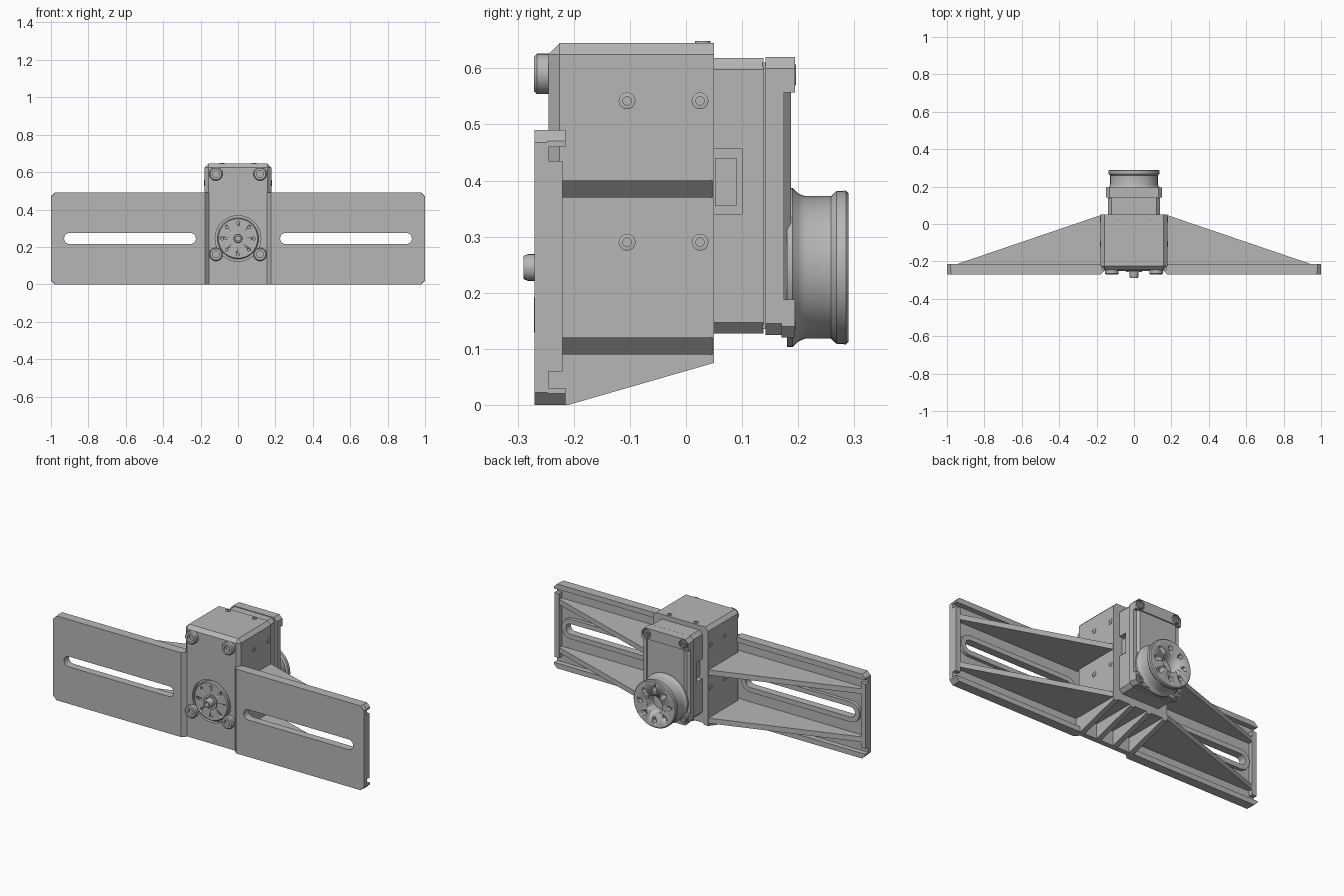
import bpy, bmesh
from math import pi, sin, cos
from mathutils import Matrix, Vector

cube = bpy.data.objects.get("Cube")
if cube:
    bpy.data.objects.remove(cube)

grey = bpy.data.materials.new("light_grey")
grey.use_nodes = True
GREY = (0.47, 0.47, 0.47, 1)
grey.diffuse_color = GREY
grey.node_tree.nodes["Principled BSDF"].inputs["Base Color"].default_value = GREY


def finish(name, bm):
    bmesh.ops.recalc_face_normals(bm, faces=bm.faces)
    mesh = bpy.data.meshes.new(name)
    bm.to_mesh(mesh)
    bm.free()
    mesh.materials.append(grey)
    ob = bpy.data.objects.new(name, mesh)
    bpy.context.collection.objects.link(ob)
    return ob


def box(name, xs, ys, zs, bevel=0, where=None):
    """Box from ranges; 'where' picks bevelled edges by midpoint in -1..1 space."""
    bm = bmesh.new()
    bmesh.ops.create_cube(bm, size=2)
    picked = [e for e in bm.edges
              if where and where((e.verts[0].co + e.verts[1].co) / 2)]
    for v in bm.verts:
        v.co = Vector([(min(r) + max(r)) / 2 + c * abs(r[1] - r[0]) / 2
                       for c, r in zip(v.co, (xs, ys, zs))])
    if picked:
        bmesh.ops.bevel(bm, geom=picked, offset=bevel, segments=1, affect='EDGES')
    return finish(name, bm)


def prism(name, pts, axis, lo, hi):
    """Extrude a 2D outline along the given axis (0, 1 or 2)."""
    bm = bmesh.new()
    verts = []
    for p in pts:
        co = list(p)
        co.insert(axis, lo)
        verts.append(bm.verts.new(co))
    face = bm.faces.new(verts)
    out = bmesh.ops.extrude_face_region(bm, geom=[face])["geom"]
    step = Vector((0, 0, 0))
    step[axis] = hi - lo
    bmesh.ops.translate(bm, vec=step, verts=[v for v in out if isinstance(v, bmesh.types.BMVert)])
    return finish(name, bm)


def lathe(name, profile, at, steps=32, turn=None):
    """Turn a closed (radius, y) profile around the y axis, then place it."""
    bm = bmesh.new()
    vs = [bm.verts.new((r, y, 0)) for r, y in profile]
    es = [bm.edges.new(pair) for pair in zip(vs, vs[1:])]
    bmesh.ops.spin(bm, geom=vs + es, cent=(0, 0, 0), axis=(0, 1, 0), angle=2 * pi, steps=steps)
    bmesh.ops.remove_doubles(bm, verts=bm.verts, dist=1e-5)
    bmesh.ops.transform(bm, matrix=Matrix.Translation(at) @ (turn or Matrix()), verts=bm.verts)
    ob = finish(name, bm)
    bpy.context.view_layer.objects.active = ob
    bpy.ops.object.select_all(action='DESELECT')
    ob.select_set(True)
    bpy.ops.object.shade_smooth_by_angle(angle=0.6)
    return ob


def rod(r, y0, y1, x, z, steps=32):
    return lathe("cutter", [(0, y0), (r, y0), (r, y1), (0, y1)], (x, 0, z), steps)


def cut(targets, cutters):
    for ob in targets:
        bpy.context.view_layer.objects.active = ob
        for c in cutters:
            mod = ob.modifiers.new("cut", 'BOOLEAN')
            mod.operation, mod.solver, mod.object = 'DIFFERENCE', 'EXACT', c
            bpy.ops.object.modifier_apply(modifier=mod.name)
    for c in cutters:
        bpy.data.objects.remove(c)


def socket_bolt(name, r, depth, at, turn=None):
    """Socket head pointing to -y, its seat on the given point."""
    prof = [(0, -depth * .3), (r * .5, -depth * .3), (r * .5, -depth), (r * .85, -depth),
            (r, -depth * .8), (r, .005), (0, .005)]
    return lathe(name, prof, at, 20, turn)


def stadium(x0, x1, z, r, n=10):
    ends = ((x1 - r, -pi / 2), (x0 + r, pi / 2))
    return [(cx + r * cos(a + pi * i / n), z + r * sin(a + pi * i / n))
            for cx, a in ends for i in range(n + 1)]


HUB = 0.245    # height of the output shaft
BACK = -0.245  # back of the thin mounting plate

# Central housing and its lower front apron
housing = box("housing", (-.178, .178), (BACK, .05), (.085, .645), .02,
              lambda m: m.y < .5 and m.z > -.5 and (m.y < -.5 or m.z > .5))
apron = box("front_apron", (-.18, .18), (BACK, -.215), (0, .12))
cut([housing], [rod(.122, -.3, -.225, 0, HUB, 48)])

for s, side in ((1, "left"), (-1, "right")):
    # Mounting wing with slot and raised slot rim
    outer = lambda m: m.x * s > .5 and abs(m.z) > .5
    wing = box(side + "_wing", (s * .155, s), (-.27, BACK), (0, .49), .022,
               lambda m: outer(m) or (m.x * s < -.5 and m.y < -.5))
    x0, x1 = sorted((s * .225, s * .93))
    rim = prism(side + "_slot_rim", stadium(x0 - .028, x1 + .028, HUB, .058), 1, BACK - .002, -.225)
    slot = prism("cutter", stadium(x0, x1, HUB, .03), 1, -.3, -.2)
    cut([wing, rim], [slot])
    # Stiffening lips along the wing edges
    box(side + "_top_lip", (s * .17, s), (BACK - .002, -.215), (.46, .49), .02,
        lambda m: m.x * s > .5 and m.z > .5 and abs(m.y) < .5)
    box(side + "_bottom_lip", (s * .17, s), (BACK - .002, -.215), (0, .03), .02,
        lambda m: m.x * s > .5 and m.z < -.5 and abs(m.y) < .5)
    box(side + "_end_lip", (s * .97, s), (BACK - .002, -.22), (.06, .435))
    # Triangular ribs from housing to wing tip
    for z, level in ((.09, "lower"), (.37, "upper")):
        prism(f"{side}_{level}_rib", [(s * .17, BACK), (s * .97, BACK), (s * .97, -.222),
                                      (s * .17, .05)], 2, z, z + .03)
    # Gussets under the housing
    for x, place in ((.163, "outer"), (.055, "inner")):
        prism(f"{side}_{place}_gusset", [(BACK, 0), (-.21, 0), (.05, .075), (.05, .1), (BACK, .1)],
              0, s * x - .015, s * x + .015)
    # Housing front, side and top screws
    for z in (.16, .59):
        socket_bolt(side + "_front_bolt", .036, .026, (s * .118, BACK, z))
    for y in (-.105, .025):
        for z in (.29, .542):
            socket_bolt(side + "_side_screw", .015, .004, (s * .178, y, z),
                        Matrix.Rotation(s * pi / 2, 4, 'Z'))
    socket_bolt(side + "_top_screw", .014, .004, (s * .085, .03, .645),
                Matrix.Rotation(-pi / 2, 4, 'X'))

# Front output disc with hole circle and shaft screw
disc = lathe("front_disc", [(0, -.22), (.11, -.22), (.11, -.246), (.105, -.25), (0, -.25)],
             (0, 0, HUB), 48)
cut([disc], [rod(.008, -.3, -.24, .085 * cos(i * pi / 4), HUB + .085 * sin(i * pi / 4), 12)
             for i in range(8)])
lathe("front_hub_ring", [(.03, -.245), (.03, -.256), (.042, -.256), (.042, -.245), (.03, -.245)],
      (0, 0, HUB))
socket_bolt("shaft_screw", .024, .042, (0, -.248, HUB))

# Motor case with side connector pockets
along_y = lambda m: abs(m.y) < .5
motor = box("motor_case", (-.14, .14), (.04, .138), (.127, .618), .02, along_y)
cut([motor], [box("cutter", (s * .11, s * .2), (.03, .1), (.34, .457)) for s in (1, -1)])
for s in (1, -1):
    box("connector", (s * .1, s * .125), (.052, .09), (.355, .44))

# Rear cover with raised panel and end blocks
box("rear_cover", (-.15, .15), (.142, .175), (.125, .62), .02, along_y)
box("cover_gasket", (-.135, .135), (.136, .144), (.135, .61))
box("cover_panel", (-.13, .13), (.17, .187), (.15, .6), .012, lambda m: m.y > .5)
for name, zs in (("top", (.557, .62)), ("bottom", (.12, .188))):
    sign = 1 if name == "top" else -1
    block = box(f"cover_{name}_block", (-.15, .15), (.17, .194), zs, .02,
                lambda m: abs(m.y) < .5 and m.z * sign > .5)
    z = sum(zs) / 2
    cut([block], [rod(.027, .18, .25, x, z, 20) for x in (-.118, .118)])
    for x in (-.118, .118):
        socket_bolt("cover_bolt", .021, .016, (x, .18, z), Matrix.Rotation(pi, 4, 'Z'))

# Rear horn: neck, flange, centre bore and hole circle
horn = lathe("rear_horn", [(0, .18), (.142, .18), (.142, .19), (.132, .2), (.127, .212), (.127, .258),
                           (.136, .268), (.137, .285), (.132, .29), (0, .29)], (0, 0, HUB), 48)
cut([horn], [rod(.05, .23, .35, 0, HUB)] +
    [rod(.014, .265, .35, .092 * cos(i * pi / 4), HUB + .092 * sin(i * pi / 4), 14)
     for i in range(8)])
